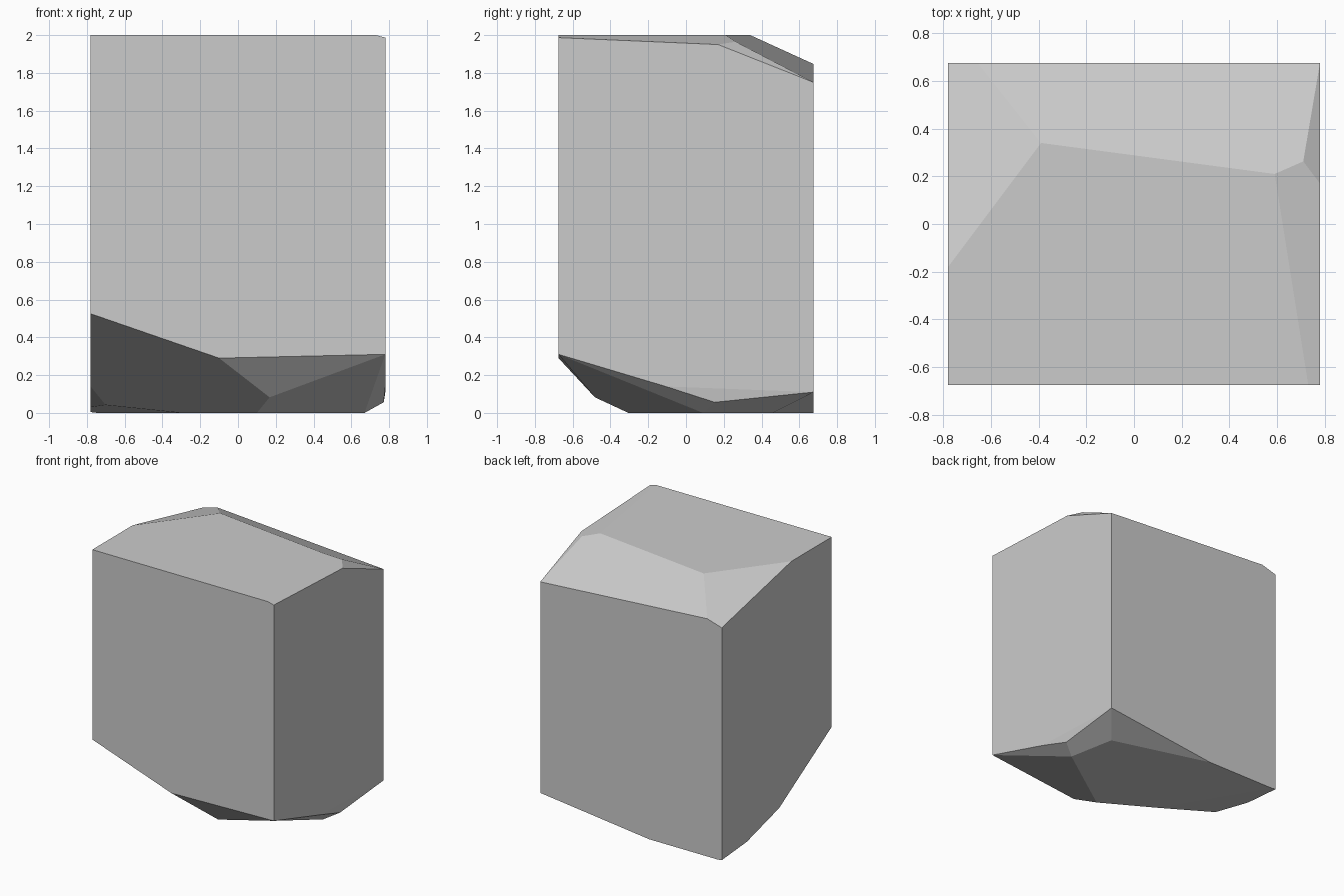
import bpy
import bmesh
from mathutils import Vector, geometry

cube = bpy.data.objects.get("Cube")
if cube:
    bpy.data.objects.remove(cube, do_unlink=True)

# Block size and a point inside it
SIZE = Vector((1.56, 1.35, 2.0))
CENTRE = Vector((0, 0, 1))

# Chips struck off the top and the base: three points on each cutting plane
CHIPS = {
    "top_back": ((-.39, .34, 2), (.59, .21, 2), (.78, .675, 1.75)),
    "top_left": ((-.78, -.18, 2), (-.39, .34, 2), (-.78, .675, 1.81)),
    "top_right": ((.59, .21, 2), (.73, -.67, 2), (.78, .17, 1.95)),
    "top_corner": ((.71, .26, 1.966), (.78, .17, 1.95), (.78, .675, 1.75)),
    "base_front_left": ((-.78, -.675, .525), (-.1, -.675, .29), (-.78, -.03, .14)),
    "base_front": ((-.1, -.675, .29), (.78, -.675, .31), (.16, -.48, .08)),
    "base_front_right": ((.1, -.305, 0), (.67, .09, 0), (.78, -.675, .31)),
    "base_right": ((.67, .09, 0), (.78, .16, .06), (.78, -.675, .31)),
    "base_back_right": ((.67, .09, 0), (.6, .457, 0), (.78, .675, .11)),
    "base_back": ((.6, .457, 0), (-.156, .675, 0), (.78, .675, .11)),
    "side_right": ((.78, -.11, .14), (.772, .16, .06), (.78, .675, .11)),
    "base_left": ((-.78, -.03, .14), (-.78, .365, .03), (-.7, .11, .035)),
    "base_left_shallow": ((-.3, -.07, 0), (-.7, .11, .04), (-.78, .365, .03)),
}


def strike(bm, points):
    """Cut away everything beyond the plane and cap the opening."""
    a, b, c = (Vector(p) for p in points)
    normal = geometry.normal((a, b, c))
    if normal.dot(CENTRE - a) > 0:
        normal.negate()
    parts = bm.verts[:] + bm.edges[:] + bm.faces[:]
    bmesh.ops.bisect_plane(bm, geom=parts, dist=1e-5, plane_co=a,
                           plane_no=normal, clear_outer=True)
    rim = [e for e in bm.edges if e.is_boundary]
    if rim:
        bmesh.ops.holes_fill(bm, edges=rim, sides=0)


# Stone colour
stone = bpy.data.materials.new("pale_grey_stone")
stone.use_nodes = True
grey = (0.6, 0.6, 0.6, 1)
stone.diffuse_color = grey
for node in stone.node_tree.nodes:
    if node.type == "BSDF_PRINCIPLED":
        node.inputs["Base Color"].default_value = grey

# Stone block
bm = bmesh.new()
bmesh.ops.create_cube(bm, size=1)
bmesh.ops.scale(bm, vec=SIZE, verts=bm.verts)
bmesh.ops.translate(bm, vec=CENTRE, verts=bm.verts)
for chip in CHIPS.values():
    strike(bm, chip)
bmesh.ops.recalc_face_normals(bm, faces=bm.faces)

mesh = bpy.data.meshes.new("stone_block")
bm.to_mesh(mesh)
bm.free()
mesh.materials.append(stone)
block = bpy.data.objects.new("stone_block", mesh)
bpy.context.collection.objects.link(block)
